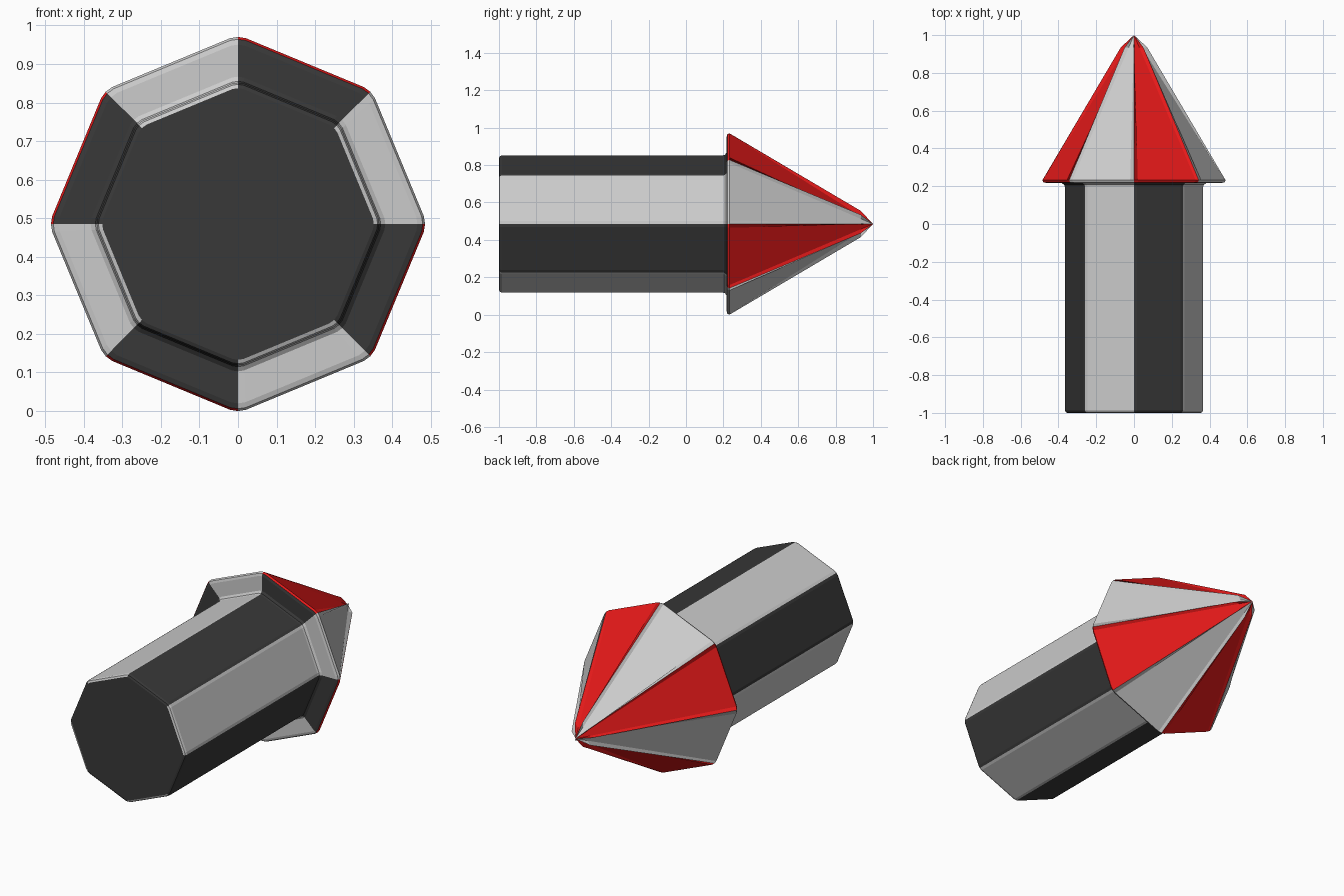
import bpy, bmesh
from math import cos, sin, pi

if "Cube" in bpy.data.objects:
    bpy.data.objects.remove(bpy.data.objects["Cube"])

SIDES, CZ = 8, 0.485


def material(name, rgb):
    m = bpy.data.materials.new(name)
    m.diffuse_color = (*rgb, 1)
    m.use_nodes = True
    m.node_tree.nodes["Principled BSDF"].inputs["Base Color"].default_value = m.diffuse_color
    return m


light = material("light_grey", (0.8, 0.8, 0.8))
dark = material("dark_grey", (0.04, 0.04, 0.04))
red = material("red", (0.8, 0.01, 0.01))


def ring(bm, y, r, k=1.0):
    """Octagon ring with softened corners; k pulls the flat sides inward."""
    a, t = r * 0.934 * k, r * 0.342 * k
    verts = []
    for i in range(SIDES):
        c, m = 2 * pi * i / SIDES, 2 * pi * (i + 0.5) / SIDES
        verts.append(bm.verts.new((r * cos(c), y, CZ + r * sin(c))))
        for s in (-t, t):
            verts.append(bm.verts.new((a * cos(m) - s * sin(m), y,
                                       CZ + a * sin(m) + s * cos(m))))
    return verts


def octagon_part(name, profile, mats, red_from=99, cap=False, tip=None):
    """Loft the rings; alternate the panel colours around the axis."""
    bm = bmesh.new()
    rings = [ring(bm, *p) for p in profile]
    n = SIDES * 3
    for b, (lo, hi) in enumerate(zip(rings, rings[1:])):
        for j in range(n):
            q = (j + 1) % n
            f = bm.faces.new((lo[j], lo[q], hi[q], hi[j]))
            f.material_index = 0 if (j // 3) % 2 == 0 else (2 if b >= red_from else 1)
    if cap:
        bm.faces.new(rings[0]).material_index = 1
    if tip is not None:
        apex = bm.verts.new((0, tip, CZ))
        for j in range(n):
            f = bm.faces.new((rings[-1][j], rings[-1][(j + 1) % n], apex))
            f.material_index = 0 if (j // 3) % 2 == 0 else 2
    bmesh.ops.recalc_face_normals(bm, faces=bm.faces)
    # open parts: make sure the panels face away from the axis
    bm.faces.ensure_lookup_table()
    probe = max(bm.faces, key=lambda f: f.calc_area() if abs(f.normal.y) < 0.9 else 0)
    out = probe.calc_center_median()
    if probe.normal.x * out.x + probe.normal.z * (out.z - CZ) < 0:
        bmesh.ops.reverse_faces(bm, faces=bm.faces)
    me = bpy.data.meshes.new(name)
    bm.to_mesh(me)
    bm.free()
    for m in mats:
        me.materials.append(m)
    ob = bpy.data.objects.new(name, me)
    bpy.context.collection.objects.link(ob)
    return ob


# Shaft with a softened, capped end
octagon_part("shaft",
             [(-1.0, 0.352), (-0.996, 0.362), (-0.985, 0.3665), (0.198, 0.3665)],
             [light, dark], cap=True)

# Head: fillet, collar underside, rim and pointed cone with raised ridges
octagon_part("pointed_head",
             [(0.198, 0.3665), (0.208, 0.37), (0.216, 0.382), (0.217, 0.465),
              (0.221, 0.479), (0.232, 0.485), (0.935, 0.07, 0.59)],
             [light, dark, red], red_from=4, tip=1.0)
